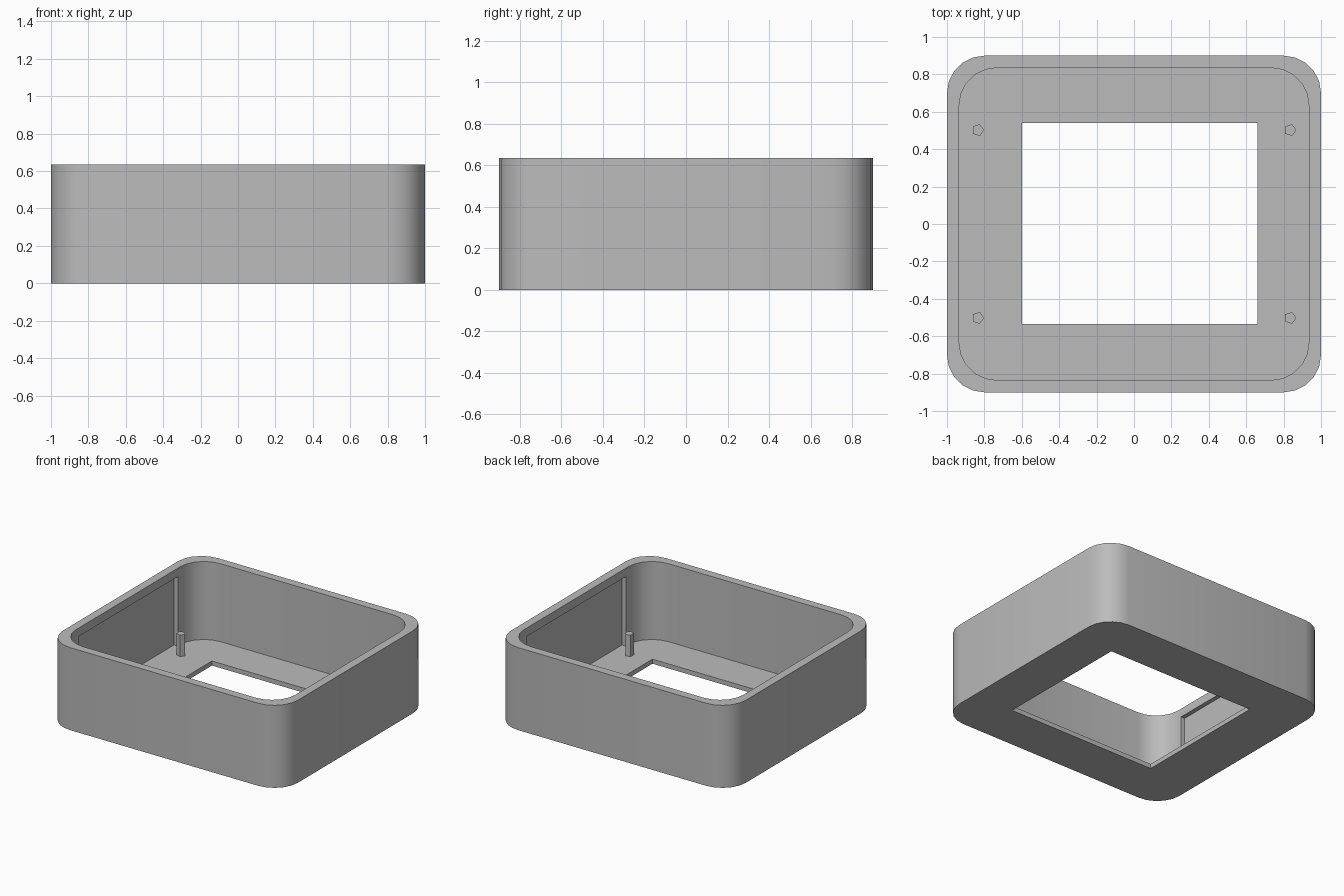
import bpy, bmesh, math
from mathutils import Matrix

cube = bpy.data.objects.get("Cube")
if cube:
    bpy.data.objects.remove(cube, do_unlink=True)

HEIGHT, FLOOR = 0.635, 0.035

grey = bpy.data.materials.new("plain_grey")
grey.use_nodes = True
colour = (0.5, 0.5, 0.5, 1)
grey.diffuse_color = colour
grey.node_tree.nodes["Principled BSDF"].inputs["Base Color"].default_value = colour


def prism(name, outline, z0, z1):
    """Upright solid from a 2D outline."""
    bm = bmesh.new()
    face = bm.faces.new([bm.verts.new((x, y, z0)) for x, y in outline])
    top = bmesh.ops.extrude_face_region(bm, geom=[face])["geom"]
    bmesh.ops.translate(bm, vec=(0, 0, z1 - z0),
                        verts=[v for v in top if isinstance(v, bmesh.types.BMVert)])
    bmesh.ops.recalc_face_normals(bm, faces=bm.faces)
    mesh = bpy.data.meshes.new(name)
    bm.to_mesh(mesh)
    bm.free()
    obj = bpy.data.objects.new(name, mesh)
    bpy.context.collection.objects.link(obj)
    mesh.materials.append(grey)
    return obj


def rounded(hx, hy, r, steps=5):
    """Rounded rectangle outline, counter-clockwise."""
    pts = []
    for quarter, (sx, sy) in enumerate([(1, 1), (-1, 1), (-1, -1), (1, -1)]):
        for i in range(steps + 1):
            a = math.pi / 2 * (quarter + i / steps)
            pts.append((sx * (hx - r) + r * math.cos(a), sy * (hy - r) + r * math.sin(a)))
    return pts


def rect(x0, x1, y0, y1):
    return [(x0, y0), (x1, y0), (x1, y1), (x0, y1)]


def cut(target, cutter):
    cutter.hide_render = True
    mod = target.modifiers.new("cut", "BOOLEAN")
    mod.operation, mod.solver, mod.object = "DIFFERENCE", "EXACT", cutter
    bpy.context.view_layer.objects.active = target
    bpy.ops.object.modifier_apply(modifier=mod.name)
    bpy.data.objects.remove(cutter, do_unlink=True)


# Open tray with rounded corners
case = prism("case_shell", rounded(1, 0.9, 0.2), 0, HEIGHT)
cut(case, prism("cavity_cutter", rounded(0.935, 0.835, 0.2), FLOOR, HEIGHT + 0.1))

# Shallow recesses in the two side walls
for s in (-1, 1):
    xs = sorted((s * 0.8, s * 0.968))
    cut(case, prism("recess_cutter", rect(*xs, -0.605, 0.605), FLOOR, 0.57))

# Window through the floor, slightly off centre
cut(case, prism("window_cutter", rect(-0.6, 0.66, -0.535, 0.54), -0.1, 0.2))

bpy.ops.object.select_all(action="DESELECT")
case.select_set(True)
bpy.context.view_layer.objects.active = case
bpy.ops.object.shade_smooth_by_angle(angle=math.radians(30))

# Five-sided locating pins on the floor
for side, sx in (("right", -1), ("left", 1)):
    for end, sy in (("front", -1), ("back", 1)):
        ring = [(sx * 0.835 + 0.033 * math.cos(math.tau * i / 5),
                 sy * 0.502 + 0.033 * math.sin(math.tau * i / 5)) for i in range(5)]
        prism(f"{end}_{side}_pin", ring, FLOOR - 0.01, 0.2)
